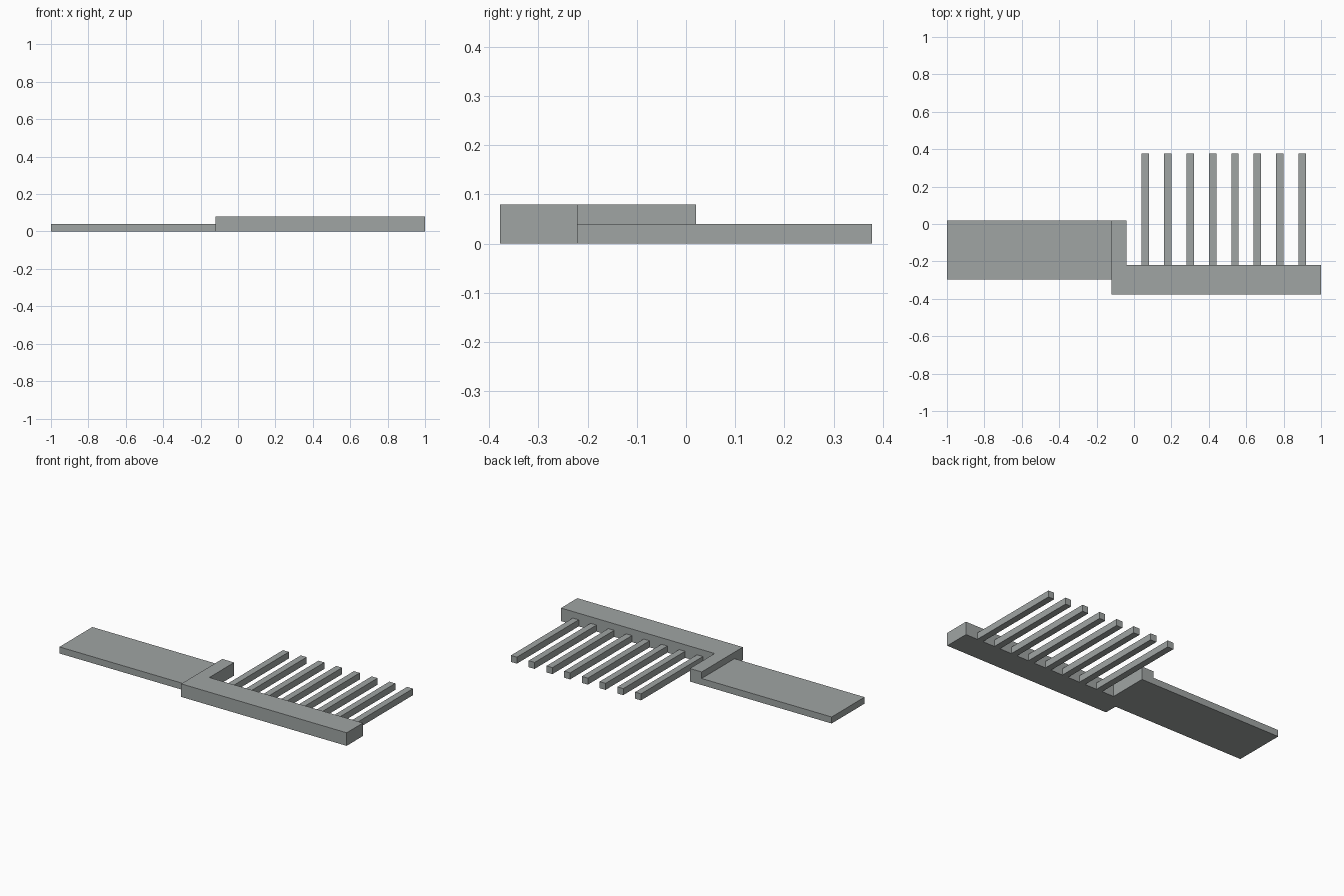
import bpy
import bmesh

cube = bpy.data.objects.get("Cube")
if cube:
    bpy.data.objects.remove(cube, do_unlink=True)

# One plain grey for the whole comb
grey = bpy.data.materials.new("plain_grey")
grey.use_nodes = True
colour = (0.35, 0.375, 0.37, 1)
grey.diffuse_color = colour
grey.node_tree.nodes["Principled BSDF"].inputs["Base Color"].default_value = colour


def slab(name, outline, height):
    """Extrude a counter-clockwise outline upwards from the ground."""
    bm = bmesh.new()
    base = bm.faces.new([bm.verts.new((x, y, 0)) for x, y in outline])
    top = bmesh.ops.extrude_face_region(bm, geom=[base], use_keep_orig=True)["geom"]
    for v in top:
        if isinstance(v, bmesh.types.BMVert):
            v.co.z = height
    bmesh.ops.recalc_face_normals(bm, faces=bm.faces)
    mesh = bpy.data.meshes.new(name)
    bm.to_mesh(mesh)
    bm.free()
    mesh.materials.append(grey)
    obj = bpy.data.objects.new(name, mesh)
    bpy.context.collection.objects.link(obj)
    return obj


def rectangle(x0, x1, y0, y1):
    return [(x0, y0), (x1, y0), (x1, y1), (x0, y1)]


THIN, THICK = 0.04, 0.08
LEFT, INNER = -0.12, -0.04
FRONT, SPINE_BACK, ARM_BACK, TIP = -0.378, -0.22, 0.02, 0.378

# Flat handle
slab("handle", rectangle(-1, LEFT, -0.298, ARM_BACK), THIN)

# L-shaped spine with its short end arm
slab("spine", [(LEFT, FRONT), (1, FRONT), (1, SPINE_BACK), (INNER, SPINE_BACK),
               (INNER, ARM_BACK), (LEFT, ARM_BACK)], THICK)

# Row of teeth
for i in range(8):
    x = 0.04 + 0.12 * i
    slab(f"tooth_{i + 1}", rectangle(x, x + 0.04, SPINE_BACK, TIP), THIN)
